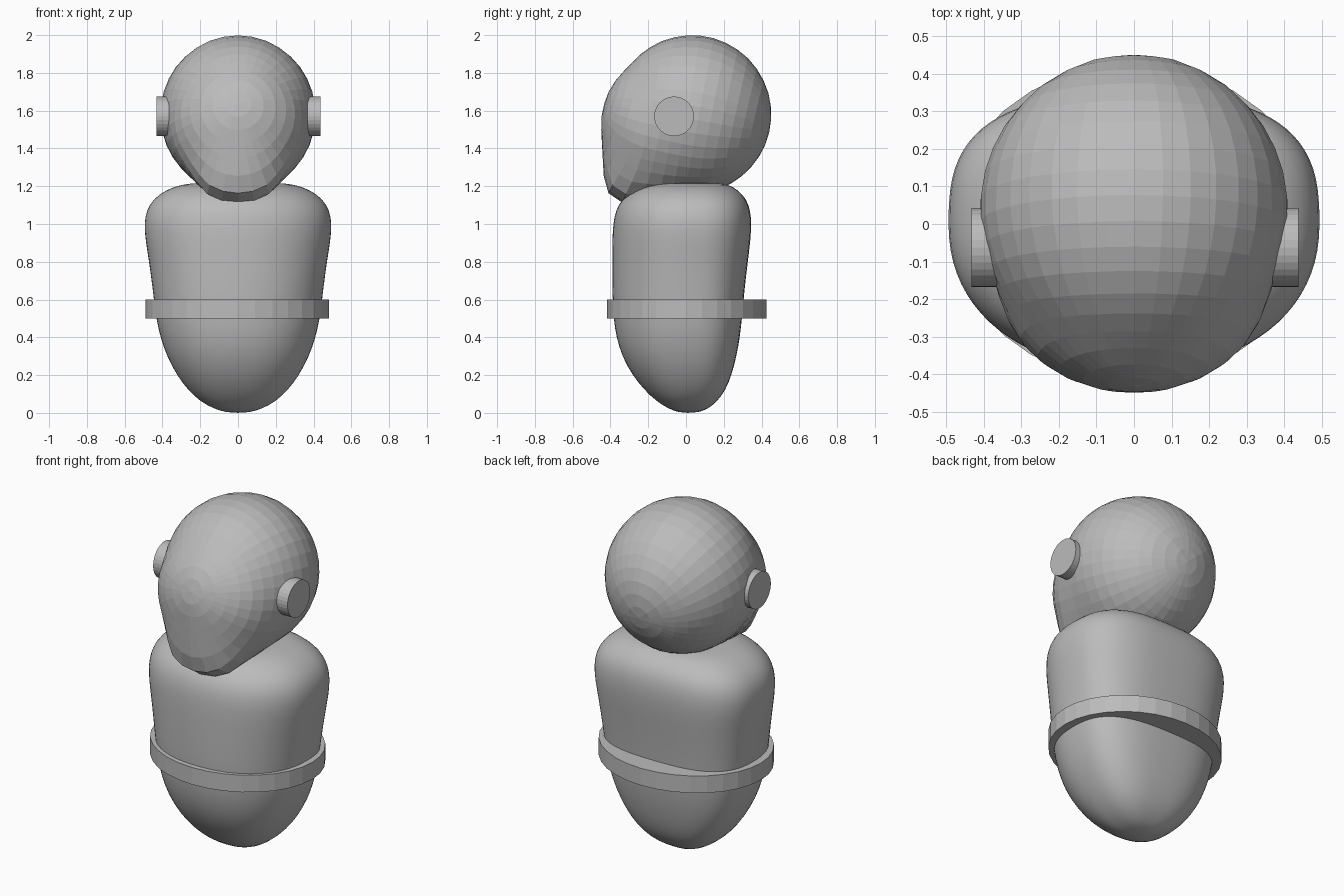
import bpy, bmesh, math
from mathutils import Vector, Matrix
from mathutils.bvhtree import BVHTree

if "Cube" in bpy.data.objects:
    bpy.data.objects.remove(bpy.data.objects["Cube"])

grey = bpy.data.materials.new("stone_grey")
grey.diffuse_color = (0.5, 0.5, 0.5, 1)
grey.use_nodes = True
grey.node_tree.nodes["Principled BSDF"].inputs["Base Color"].default_value = grey.diffuse_color


def add_object(name, bm):
    bmesh.ops.recalc_face_normals(bm, faces=bm.faces)
    mesh = bpy.data.meshes.new(name)
    bm.to_mesh(mesh)
    bm.free()
    mesh.materials.append(grey)
    obj = bpy.data.objects.new(name, mesh)
    bpy.context.collection.objects.link(obj)
    return obj


def disc(name, radius, depth, matrix, sides=32):
    bm = bmesh.new()
    bmesh.ops.create_cone(bm, cap_ends=True, segments=sides, radius1=radius,
                          radius2=radius, depth=depth, matrix=matrix)
    return add_object(name, bm)


def power(v, p):
    return math.copysign(abs(v) ** p, v)


# Torso: lofted rings (z, half width, front y, back y), rounder front, flatter back
rings = [(0.0, 0.05, -0.03, 0.06), (0.02, 0.125, -0.09, 0.115),
         (0.06, 0.20, -0.155, 0.165), (0.12, 0.265, -0.22, 0.21),
         (0.20, 0.325, -0.285, 0.242), (0.30, 0.378, -0.34, 0.268),
         (0.40, 0.412, -0.37, 0.286), (0.50, 0.435, -0.385, 0.297),
         (0.65, 0.452, -0.392, 0.31), (0.80, 0.472, -0.392, 0.328),
         (0.92, 0.492, -0.391, 0.343), (1.00, 0.498, -0.387, 0.347),
         (1.07, 0.487, -0.374, 0.342), (1.13, 0.452, -0.342, 0.322),
         (1.18, 0.385, -0.282, 0.277), (1.21, 0.30, -0.21, 0.225),
         (1.22, 0.20, -0.13, 0.15)]
bm = bmesh.new()
N = 40
loft = []
for z, w, front, back in rings:
    loop = []
    for i in range(N):
        a = 2 * math.pi * i / N
        c, s = math.cos(a), math.sin(a)
        p = 2 / 2.8 if s > 0 else 2 / 2.2
        y = power(s, p) * (back if s > 0 else -front)
        loop.append(bm.verts.new((w * power(c, p), y, z)))
    loft.append(loop)
for lo, hi in zip(loft, loft[1:]):
    for i in range(N):
        j = (i + 1) % N
        bm.faces.new((lo[i], lo[j], hi[j], hi[i]))
bm.faces.new(loft[0][::-1])
bm.faces.new(loft[-1])
for f in bm.faces:
    f.smooth = True
torso = add_object("torso", bm)
torso.modifiers.new("smooth_surface", "SUBSURF").levels = 1
torso.modifiers[0].render_levels = 1

# Belt: flat oval band around the torso
disc("belt", 1, 0.10, Matrix.Translation((-0.004, 0.003, 0.55))
     @ Matrix.Diagonal((0.485, 0.422, 1, 1)))

# Head: faceted sphere pushed out to the hull of skull, face and chin
hull = bmesh.new()
for centre, size in [((0, 0.032, 1.58), (0.412, 0.42, 0.42)),
                     ((0, -0.15, 1.52), (0.36, 0.30, 0.36)),
                     ((0, -0.31, 1.24), (0.21, 0.125, 0.13))]:
    bmesh.ops.create_uvsphere(hull, u_segments=48, v_segments=24, radius=1,
                              matrix=Matrix.Translation(centre)
                              @ Matrix.Diagonal((*size, 1)))
bmesh.ops.convex_hull(hull, input=hull.verts)
tree = BVHTree.FromBMesh(hull)
middle = Vector((0, 0, 1.56))
bm = bmesh.new()
bmesh.ops.create_uvsphere(bm, u_segments=36, v_segments=20, radius=1,
                          matrix=Matrix.Rotation(math.radians(80), 4, 'X'))
for v in bm.verts:
    d = v.co.normalized()
    # cast inward so the outermost hull surface is hit
    hit = tree.ray_cast(middle + d * 2, -d)[0]
    v.co = hit if hit else middle + d * 0.42
hull.free()
add_object("head", bm)

# Ears: a round disc on each side of the head
for side, name in ((-1, "left_ear"), (1, "right_ear")):
    disc(name, 0.105, 0.07, Matrix.Translation((side * 0.4 + 0.003, -0.063, 1.57))
         @ Matrix.Rotation(math.pi / 2, 4, 'Y'))
